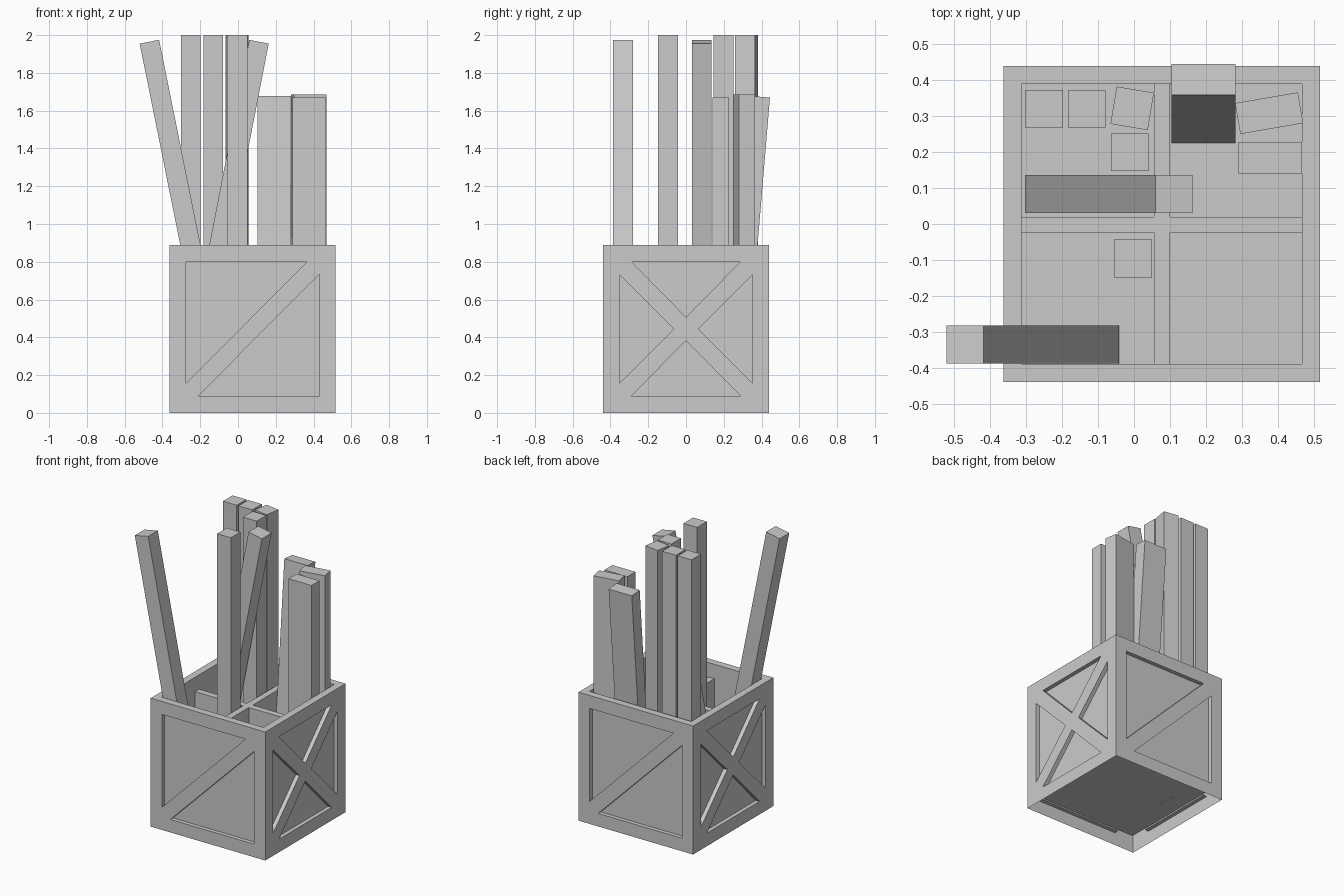
import bpy, bmesh
from math import radians
from mathutils import Matrix, Vector, Euler

if "Cube" in bpy.data.objects:
    bpy.data.objects.remove(bpy.data.objects["Cube"])

CX = 0.0775                      # crate centre in x
HALF, INNER, DEPTH = 0.439, 0.389, 0.028
TOP, FLOOR = 0.89, 0.1


def finish(bm, name):
    me = bpy.data.meshes.new(name)
    bm.to_mesh(me)
    bm.free()
    ob = bpy.data.objects.new(name, me)
    bpy.context.collection.objects.link(ob)
    return ob


def box(name, size, matrix):
    bm = bmesh.new()
    bmesh.ops.create_cube(bm, size=1, matrix=matrix @ Matrix.Diagonal((*size, 1)))
    return finish(bm, name)


def stick(name, x, y, z_top, size, length, rot=(0, 0, 0)):
    """A straight bar given by the centre of its top end and its tilt."""
    r = Euler([radians(a) for a in rot]).to_matrix().to_4x4()
    m = Matrix.Translation((x, y, z_top)) @ r @ Matrix.Translation((0, 0, -length / 2))
    return box(name, (*size, length), m)


def crate_side(name, holes, angle):
    """Frame face with recessed triangular panels, top rim and inner wall."""
    bm = bmesh.new()
    edges = []

    def ring(pts, y):
        return [bm.verts.new((u, y, z)) for u, z in pts]

    def loop_edges(vs):
        return [bm.edges.new((a, b)) for a, b in zip(vs, vs[1:] + vs[:1])]

    edges += loop_edges(ring([(-HALF, 0), (HALF, 0), (HALF, TOP), (-HALF, TOP)], -HALF))
    rings = [ring(h, -HALF) for h in holes]
    for r in rings:
        edges += loop_edges(r)
    bmesh.ops.triangle_fill(bm, edges=edges, use_beauty=True, normal=(0, -1, 0))
    bm.normal_update()
    for f in bm.faces:
        if f.normal.y > 0:
            f.normal_flip()
    # recess walls and panels
    for h, out in zip(holes, rings):
        inn = ring(h, -HALF + DEPTH)
        n = len(h)
        for i in range(n):
            j = (i + 1) % n
            bm.faces.new((out[i], out[j], inn[j], inn[i]))
        bm.faces.new(inn)
    # rim and inner wall
    for quad in (
        [(-HALF, -HALF, TOP), (HALF, -HALF, TOP), (INNER, -INNER, TOP), (-INNER, -INNER, TOP)],
        [(-INNER, -INNER, TOP), (INNER, -INNER, TOP), (INNER, -INNER, FLOOR), (-INNER, -INNER, FLOOR)],
    ):
        bm.faces.new([bm.verts.new(p) for p in quad])
    bmesh.ops.transform(bm, verts=bm.verts, matrix=Matrix.Translation((CX, 0, 0))
                        @ Matrix.Rotation(radians(angle), 4, 'Z'))
    bmesh.ops.remove_doubles(bm, verts=bm.verts, dist=1e-4)
    return finish(bm, name)


# Crate: single brace on front and back, crossed braces on the ends
O, B, ZL, ZH, ZM = 0.353, 0.288, 0.09, 0.80, 0.445
diagonal = [[(-O, ZL + .067), (B, ZH), (-O, ZH)],
            [(-B, ZL), (O, ZL), (O, ZH - .067)]]
cross = [[(-O, ZL + .067), (-.065, ZM), (-O, ZH - .067)],
         [(O, ZL + .067), (O, ZH - .067), (.065, ZM)],
         [(-B, ZH), (0, ZM + .062), (B, ZH)],
         [(-B, ZL), (B, ZL), (0, ZM - .062)]]
for name, holes, a in (("front", diagonal, 0), ("right", cross, 90),
                       ("back", diagonal, 180), ("left", cross, 270)):
    crate_side("crate_" + name, holes, a)

# Floor and crossing dividers
box("crate_floor", (.81, .81, .005), Matrix.Translation((CX, 0, FLOOR - .0025)))
DT = 0.79
mid = (FLOOR + DT) / 2
box("divider_lengthwise", (.044, 2 * INNER, DT - FLOOR), Matrix.Translation((CX, 0, mid)))
for s in (-1, 1):
    w = INNER - .022
    box("divider_crosswise", (w, .044, DT - FLOOR),
        Matrix.Translation((CX + s * (.022 + w / 2), -.002, mid)))

# Tall square posts
P = (.105, .105)
for i, (x, y, turn) in enumerate([(-.25, .32, 0), (-.131, .32, 0), (-.005, .321, -9.5),
                                  (-.012, .199, 0), (-.003, -.096, 0)]):
    stick(f"tall_post_{i + 1}", x, y, 2.0, P, 1.9, (0, 0, turn))
stick("leaning_post_right", .111, .083, 1.965, P, 1.9, (0, 11, 0))
stick("leaning_post_left", -.469, -.334, 1.965, P, 1.9, (0, -11.4, 0))

# Shorter, wider boards
W = (.177, .087)
stick("board_leaning_back", .193, .401, 1.673, W, 1.58, (-4.8, 0, 0))
stick("board_turned", .375, .3075, 1.685, W, 1.585, (0, 0, 9.8))
stick("board_straight", .377, .184, 1.67, W, 1.57)
